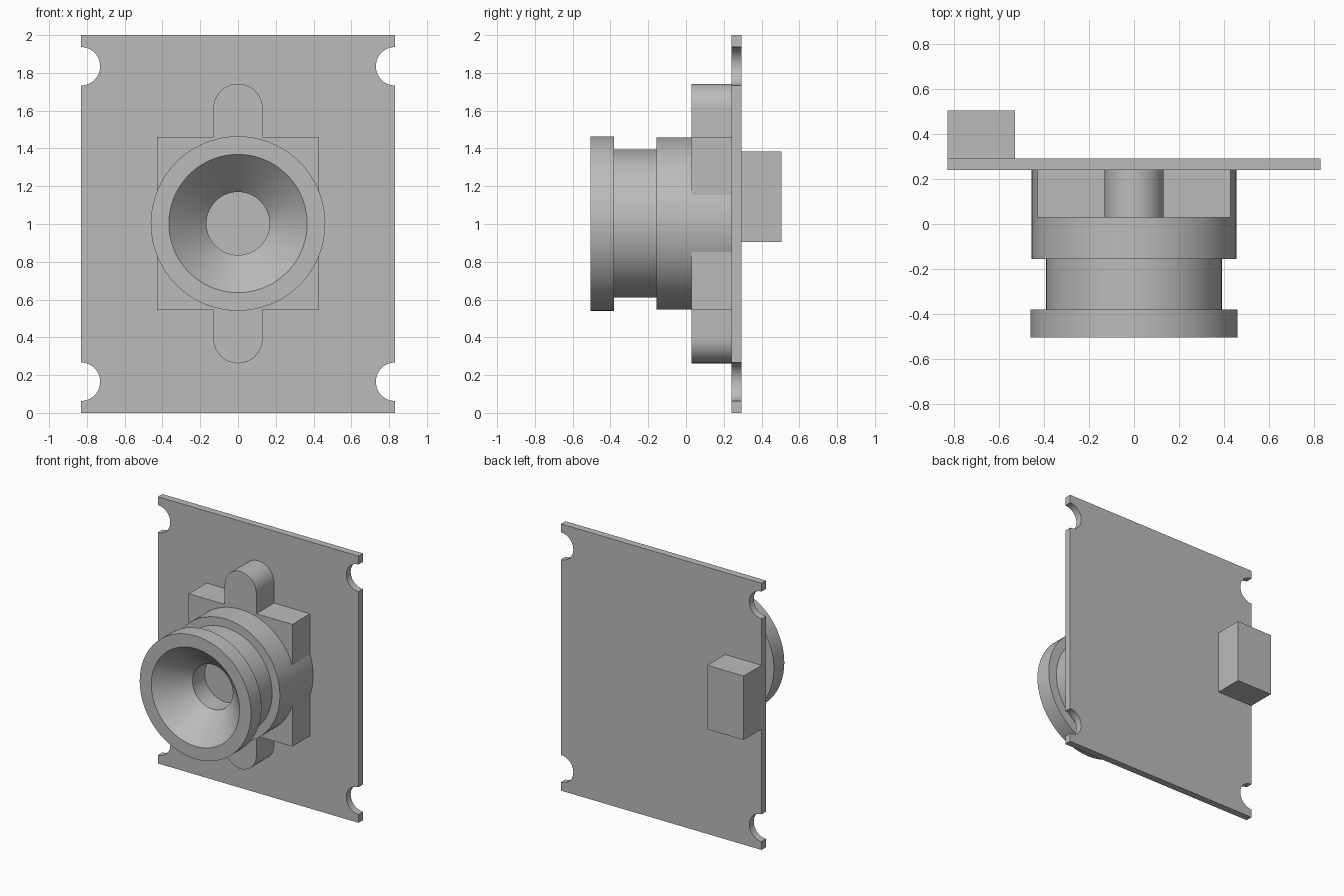
import bpy, bmesh
from math import sin, cos, pi, radians
from mathutils import Matrix, Vector

cube = bpy.data.objects.get("Cube")
if cube:
    bpy.data.objects.remove(cube, do_unlink=True)

grey = bpy.data.materials.new("neutral_grey")
grey.use_nodes = True
grey.diffuse_color = (0.5, 0.5, 0.5, 1)
grey.node_tree.nodes["Principled BSDF"].inputs["Base Color"].default_value = (0.5, 0.5, 0.5, 1)


def finish(name, bm):
    bmesh.ops.remove_doubles(bm, verts=bm.verts, dist=1e-5)
    bmesh.ops.recalc_face_normals(bm, faces=bm.faces)
    mesh = bpy.data.meshes.new(name)
    bm.to_mesh(mesh)
    bm.free()
    mesh.materials.append(grey)
    obj = bpy.data.objects.new(name, mesh)
    bpy.context.collection.objects.link(obj)
    bpy.ops.object.select_all(action="DESELECT")
    obj.select_set(True)
    bpy.context.view_layer.objects.active = obj
    bpy.ops.object.shade_smooth_by_angle(angle=radians(30))
    return obj


def arc(cx, cz, r, start, end, steps=24):
    angles = [start + (end - start) * i / steps for i in range(steps + 1)]
    return [(cx + r * cos(a), cz + r * sin(a)) for a in angles]


def extrude_outline(name, points, y0, y1):
    """Solid from an (x, z) outline, running from y0 to y1."""
    bm = bmesh.new()
    face = bm.faces.new([bm.verts.new((x, y0, z)) for x, z in points])
    new = bmesh.ops.extrude_face_region(bm, geom=[face], use_keep_orig=True)["geom"]
    verts = [v for v in new if isinstance(v, bmesh.types.BMVert)]
    bmesh.ops.translate(bm, verts=verts, vec=(0, y1 - y0, 0))
    return finish(name, bm)


def half_turn(points, mid):
    """Complete an outline by rotating its half about (0, mid)."""
    return points + [(-x, 2 * mid - z) for x, z in points]


MID = 1.0025

# Circuit board with round notches near the corners
W, NOTCH, R = 0.832, 0.835, 0.102
right_edge = [(W, 0)]
for z in (1 - NOTCH, 1 + NOTCH):
    right_edge += arc(W, z, R, 1.5 * pi, 0.5 * pi)
right_edge.append((W, 2))
extrude_outline("board", half_turn(right_edge, 1), 0.24, 0.293)

# Lens mount: square block with rounded tabs above and below
bx, bz, tab = 0.43, 0.458, 0.131
mount = [(bx, MID - bz), (bx, MID + bz), (tab, MID + bz)]
mount += arc(0, MID + 0.74 - tab, tab, 0, pi)
mount += [(-tab, MID + bz)]
extrude_outline("lens_mount", half_turn(mount, MID), 0.03, 0.24)

# Lens barrel: stepped outside, conical recess with a flat lens at the bottom
profile = [(0, 0.24), (0.456, 0.24), (0.456, -0.155), (0.392, -0.155),
           (0.392, -0.382), (0.462, -0.382), (0.462, -0.505), (0.366, -0.505),
           (0.167, -0.3), (0.167, -0.155), (0, -0.155)]
bm = bmesh.new()
verts = [bm.verts.new((r, y, MID)) for r, y in profile]
edges = [bm.edges.new(pair) for pair in zip(verts, verts[1:])]
bmesh.ops.spin(bm, geom=verts + edges, cent=(0, 0, MID), axis=(0, 1, 0),
               angle=2 * pi, steps=72)
finish("lens_barrel", bm)

# Connector on the back
bm = bmesh.new()
bmesh.ops.create_cube(bm, size=1, matrix=Matrix.LocRotScale(
    Vector((-0.681, 0.399, 1.145)), None, Vector((0.302, 0.212, 0.48))))
finish("connector", bm)
